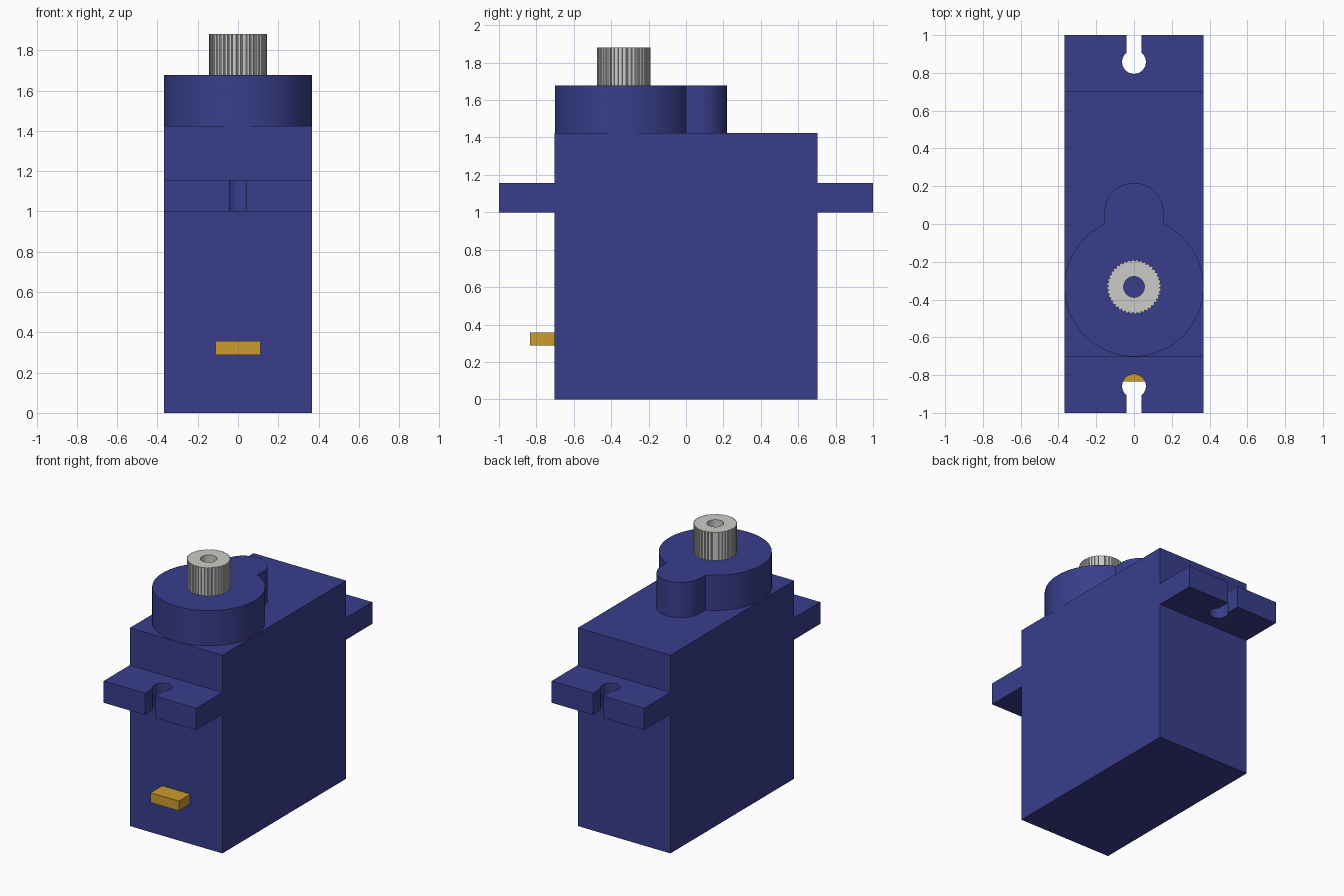
import bpy
import bmesh
from math import sin, cos, asin, sqrt, pi, radians

cube = bpy.data.objects.get("Cube")
if cube:
    bpy.data.objects.remove(cube, do_unlink=True)


def material(name, rgb, roughness=0.5):
    mat = bpy.data.materials.new(name)
    mat.use_nodes = True
    mat.diffuse_color = (*rgb, 1)
    shader = mat.node_tree.nodes["Principled BSDF"]
    shader.inputs["Base Color"].default_value = (*rgb, 1)
    shader.inputs["Roughness"].default_value = roughness
    return mat


BLUE = material("blue plastic", (0.04, 0.048, 0.26))
SILVER = material("pale metal", (0.6, 0.6, 0.58))
GOLD = material("golden yellow", (0.6, 0.33, 0.028))


def arc(cx, cy, r, start, end, steps):
    angles = [start + (end - start) * i / steps for i in range(steps + 1)]
    return [(cx + r * cos(a), cy + r * sin(a)) for a in angles]


def prism(name, outline, z0, z1, mat, hole=None):
    """Extrude an outline upwards; a hole outline must have as many points."""
    bm = bmesh.new()

    def ring(points, z):
        return [bm.verts.new((x, y, z)) for x, y in points]

    def bridge(a, b):
        for i in range(len(a)):
            j = (i + 1) % len(a)
            bm.faces.new((a[i], a[j], b[j], b[i]))

    low, high = ring(outline, z0), ring(outline, z1)
    bridge(low, high)
    if hole:
        hole_low, hole_high = ring(hole, z0), ring(hole, z1)
        bridge(high, hole_high)
        bridge(hole_high, hole_low)
        bridge(hole_low, low)
    else:
        bm.faces.new(high)
        bm.faces.new(low[::-1])
    bmesh.ops.recalc_face_normals(bm, faces=bm.faces)
    mesh = bpy.data.meshes.new(name)
    bm.to_mesh(mesh)
    bm.free()
    mesh.materials.append(mat)
    obj = bpy.data.objects.new(name, mesh)
    bpy.context.collection.objects.link(obj)
    bpy.ops.object.select_all(action="DESELECT")
    obj.select_set(True)
    bpy.context.view_layer.objects.active = obj
    bpy.ops.object.shade_smooth_by_angle(angle=radians(30))
    return obj


def rectangle(x, y0, y1):
    return [(-x, y0), (x, y0), (x, y1), (-x, y1)]


HALF_W, HALF_L, TOP, CAP_TOP = 0.368, 0.703, 1.425, 1.678
SHAFT_Y = -0.333

# Case
prism("case", rectangle(HALF_W, -HALF_L, HALF_L), 0, TOP, BLUE)

# Mounting tabs with keyhole slots, mirrored front to back
slot, hole_r, hole_y = 0.041, 0.063, 0.858
opening = asin(slot / hole_r)
keyhole = arc(0, hole_y, hole_r, pi / 2 - opening, -1.5 * pi + opening, 40)
tab = [(-HALF_W, HALF_L), (HALF_W, HALF_L), (HALF_W, 1), (slot, 1)]
tab += keyhole + [(-slot, 1), (-HALF_W, 1)]
for name, side in (("back_tab", 1), ("front_tab", -1)):
    prism(name, [(x, side * y) for x, y in tab], 1.0, 1.157, BLUE)

# Gear housing: a large round boss merged with a small rounded lobe
lobe_r, lobe_y = 0.156, 0.062
join = asin(lobe_r / HALF_W)
housing = arc(0, SHAFT_Y, HALF_W, pi / 2 + join, 2.5 * pi - join, 72)
housing += arc(0, lobe_y, lobe_r, 0, pi, 32)
prism("gear_housing", housing, TOP, CAP_TOP, BLUE)

# Splined output shaft with a centre bore
TEETH = 40
splines, bore = [], []
for i in range(TEETH):
    for part, r in ((0, 0.143), (0.6, 0.143), (0.7, 0.136), (0.9, 0.136)):
        a = 2 * pi * (i + part) / TEETH
        splines.append((r * cos(a), SHAFT_Y + r * sin(a)))
        bore.append((0.055 * cos(a), SHAFT_Y + 0.055 * sin(a)))
prism("output_shaft", splines, CAP_TOP, 1.88, SILVER, bore)

# Cable connector
prism("cable_connector", rectangle(0.112, -0.833, -HALF_L), 0.287, 0.358, GOLD)
